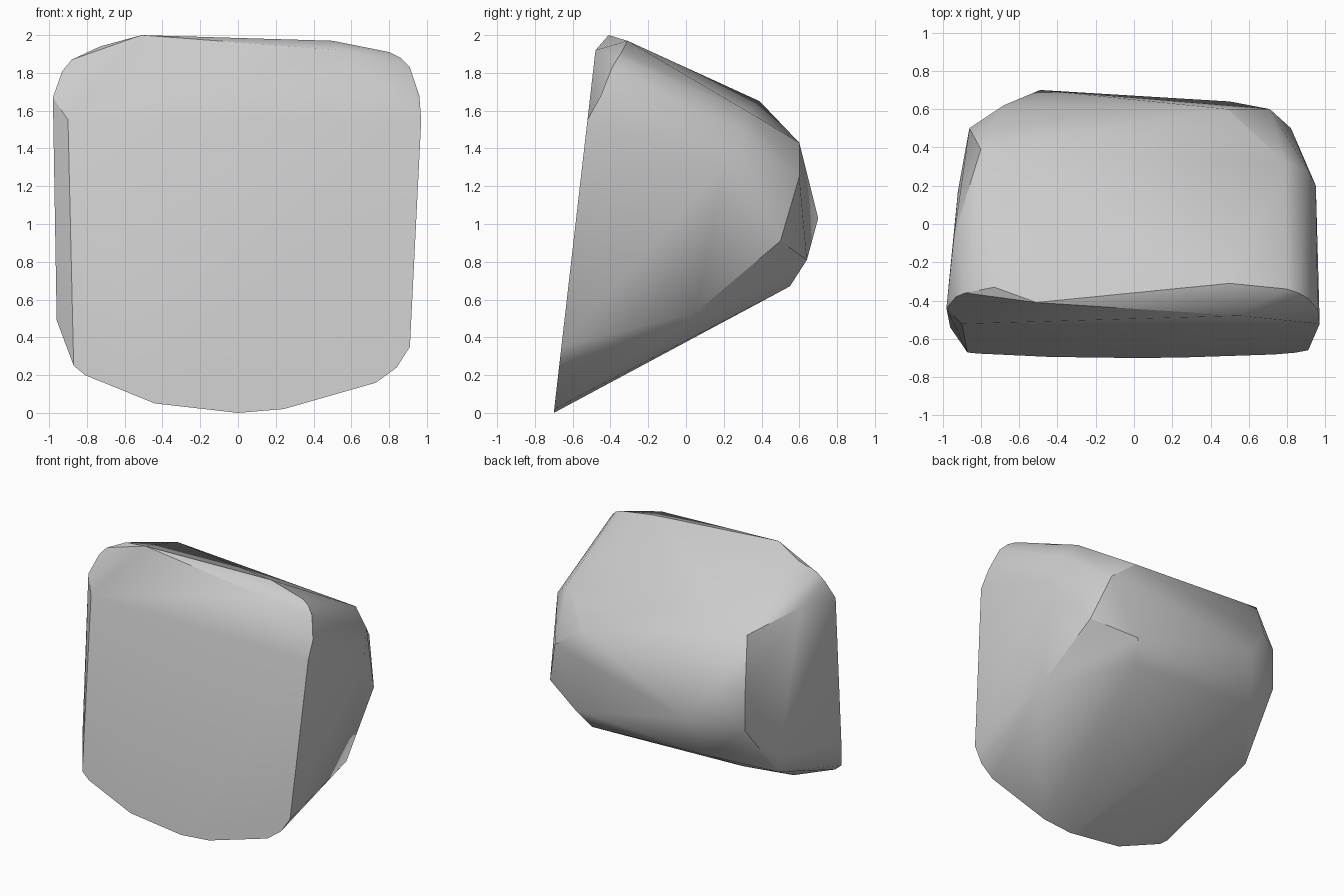
import bpy
import bmesh
import math
from mathutils import Vector

# Remove the default cube only
default_cube = bpy.data.objects.get("Cube")
if default_cube:
    bpy.data.objects.remove(default_cube, do_unlink=True)

CM = 0.01  # all corner positions are given in hundredths of a unit


def make_material(name, colour):
    material = bpy.data.materials.new(name)
    material.use_nodes = True
    material.diffuse_color = colour
    shader = material.node_tree.nodes["Principled BSDF"]
    shader.inputs["Base Color"].default_value = colour
    shader.inputs["Roughness"].default_value = 0.8
    return material


def on_front_plane(x, z):
    """Corner lying on the large leaning front face."""
    return Vector((x, -70 + 0.115 * z, z)) * CM


def build_hull(name, corners, material):
    """Convex boulder wrapped around its corner points."""
    mesh = bpy.data.meshes.new(name)
    bm = bmesh.new()
    for corner in corners:
        bm.verts.new(corner)
    hull = bmesh.ops.convex_hull(bm, input=bm.verts)
    unused = set(hull["geom_interior"]) | set(hull["geom_unused"])
    loose = [item for item in unused if isinstance(item, bmesh.types.BMVert)]
    bmesh.ops.delete(bm, geom=loose, context="VERTS")
    bmesh.ops.recalc_face_normals(bm, faces=bm.faces)
    bm.to_mesh(mesh)
    bm.free()
    mesh.materials.append(material)
    rock = bpy.data.objects.new(name, mesh)
    bpy.context.collection.objects.link(rock)
    return rock


# Rim of the front face (x, z)
front_rim = [
    (-87, 25), (-81, 20), (-44, 5), (0, 0), (24, 2), (73, 16), (84, 24),
    (91, 35), (97, 155), (55, 192), (-90, 155),
]

# Crest along the top, running right to left, then the low side corner
crest = [
    (96, -45, 168), (91, -39, 183), (86, -36, 188), (80, -34, 191),
    (50, -31, 197), (-51, -41, 200), (-73, -33, 194), (-88, -36, 187),
    (-93, -38, 181), (-98, -44, 167), (-96, -54, 49),
]

# Shoulders where the sloping roof meets the sides
shoulders = [
    (79, 32, 160), (91, 28, 148), (95, 20, 130), (49, 60, 143),
    (-80, 39, 165), (-94, -6, 173),
]

# Blunt back and the edge of the sloping underside
back = [
    (71, 60, 125), (82, 50, 91), (50, 64, 81), (42, 55, 67), (90, 5, 53),
    (-49, 70, 103), (-68, 62, 128), (-86, 50, 128), (-86, 50, 96),
    (-60, 56, 72), (-90, 15, 52), (-92, 17, 66),
]

stone = make_material("grey stone", (0.6, 0.6, 0.6, 1.0))
corners = [on_front_plane(x, z) for x, z in front_rim]
corners += [Vector(point) * CM for point in crest + shoulders + back]
boulder = build_hull("boulder", corners, stone)

# Soft shading that keeps the strong ridges crisp
bpy.ops.object.select_all(action="DESELECT")
boulder.select_set(True)
bpy.context.view_layer.objects.active = boulder
bpy.ops.object.shade_smooth_by_angle(angle=math.radians(30))
